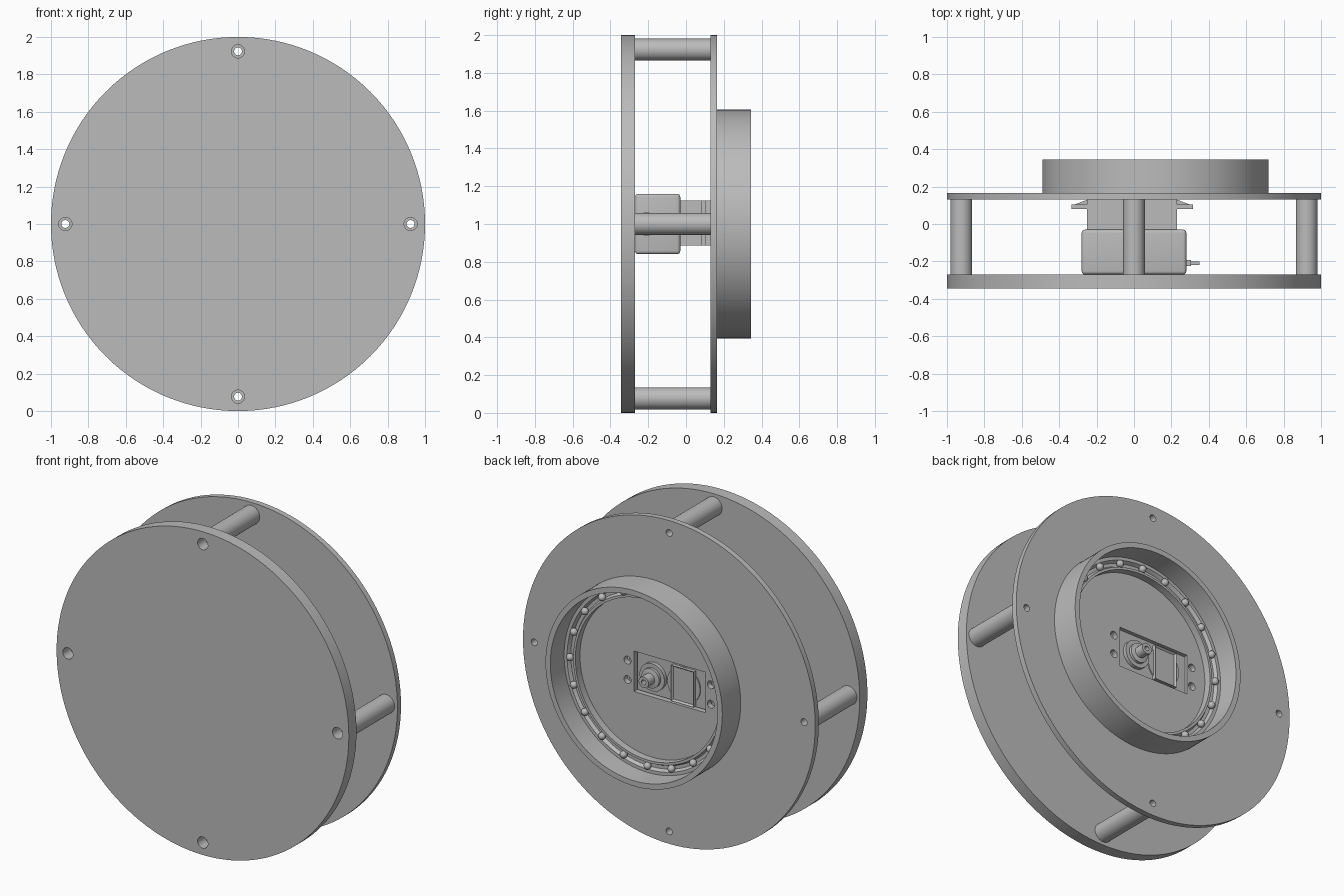
import bpy, bmesh, math
from mathutils import Matrix, Vector

if "Cube" in bpy.data.objects:
    bpy.data.objects.remove(bpy.data.objects["Cube"], do_unlink=True)

grey = bpy.data.materials.new("plain_grey")
grey.use_nodes = True
grey.diffuse_color = (0.5, 0.5, 0.5, 1)
grey.node_tree.nodes["Principled BSDF"].inputs["Base Color"].default_value = (0.5, 0.5, 0.5, 1)

MID = 1.0        # height of the plate centre
HUB = 0.115      # x of the ring and the output shaft
BOLT = 0.923     # radius of the post circle
BOLTS = [(BOLT * math.cos(a), MID + BOLT * math.sin(a))
         for a in (i * math.pi / 2 for i in range(4))]


def cyl(bm, x, z, r, y0, y1, seg=32):
    """Solid cylinder along y."""
    m = Matrix.Translation((x, (y0 + y1) / 2, z)) @ Matrix.Rotation(math.pi / 2, 4, 'X')
    bmesh.ops.create_cone(bm, cap_ends=True, segments=seg, radius1=r, radius2=r,
                          depth=y1 - y0, matrix=m)


def box(bm, x0, x1, y0, y1, z0, z1):
    m = Matrix.Translation(((x0 + x1) / 2, (y0 + y1) / 2, (z0 + z1) / 2))
    return bmesh.ops.create_cube(bm, size=1, matrix=m @ Matrix.Diagonal((x1 - x0, y1 - y0, z1 - z0, 1)))


def lathe(bm, x, z, profile, seg=96):
    """Spin a closed (radius, y) profile around a y axis."""
    vs = [bm.verts.new((x + r, y, z)) for r, y in profile]
    es = [bm.edges.new((vs[i], vs[(i + 1) % len(vs)])) for i in range(len(vs))]
    bmesh.ops.spin(bm, geom=vs + es, cent=(x, 0, z), axis=(0, 1, 0),
                   angle=2 * math.pi, steps=seg, use_merge=True)
    bmesh.ops.remove_doubles(bm, verts=bm.verts, dist=1e-5)


def finish(name, bm, cutter=None, bevel=0):
    bmesh.ops.recalc_face_normals(bm, faces=bm.faces)
    me = bpy.data.meshes.new(name)
    bm.to_mesh(me)
    bm.free()
    me.materials.append(grey)
    ob = bpy.data.objects.new(name, me)
    bpy.context.collection.objects.link(ob)
    bpy.ops.object.select_all(action='DESELECT')
    ob.select_set(True)
    bpy.context.view_layer.objects.active = ob
    if cutter:
        mod = ob.modifiers.new("holes", 'BOOLEAN')
        mod.operation = 'DIFFERENCE'
        mod.solver = 'EXACT'
        mod.object = cutter
        bpy.ops.object.modifier_apply(modifier=mod.name)
        bpy.data.objects.remove(cutter, do_unlink=True)
    if bevel:
        mod = ob.modifiers.new("rounding", 'BEVEL')
        mod.width = bevel
        mod.segments = 4
        bpy.ops.object.modifier_apply(modifier=mod.name)
    bpy.ops.object.shade_smooth_by_angle(angle=math.radians(30))
    return ob


# Front plate with four through holes
cut = bmesh.new()
for x, z in BOLTS:
    cyl(cut, x, z, 0.035, -0.5, 0)
cutter = finish("front_hole_cutter", cut)
cutter.hide_render = True
bm = bmesh.new()
cyl(bm, 0, MID, 1, -0.345, -0.27, 128)
finish("front_plate", bm, cutter)

# Back plate with post holes, motor screw holes and motor window
cut = bmesh.new()
for x, z in BOLTS:
    cyl(cut, x, z, 0.021, 0, 0.3)
for x in (-0.285, 0.285):
    for dz in (-0.06, 0.06):
        cyl(cut, x, MID + dz, 0.024, 0, 0.3)
box(cut, -0.25, 0.24, 0, 0.3, MID - 0.122, MID + 0.128)
cutter = finish("back_hole_cutter", cut)
cutter.hide_render = True
bm = bmesh.new()
cyl(bm, 0, MID, 1, 0.13, 0.165, 128)
finish("back_plate", bm, cutter)

# Hollow spacer posts
for i, (x, z) in enumerate(BOLTS):
    bm = bmesh.new()
    lathe(bm, x, z, [(0.021, -0.27), (0.058, -0.27), (0.058, 0.13), (0.021, 0.13)], 32)
    finish(f"spacer_post_{i + 1}", bm)

# Raised collar on the back
bm = bmesh.new()
lathe(bm, HUB, MID, [(0.572, 0.165), (0.605, 0.165), (0.605, 0.345), (0.572, 0.345)], 128)
finish("collar", bm)

# Grooved ball track inside the collar
bm = bmesh.new()
lathe(bm, HUB, MID, [(0.495, 0.165), (0.572, 0.165), (0.572, 0.21), (0.552, 0.21),
                     (0.54, 0.19), (0.52, 0.19), (0.51, 0.21), (0.495, 0.21)], 128)
finish("ball_track", bm)

# Bearing balls
bm = bmesh.new()
for i in range(20):
    a = i * math.pi / 10
    p = Vector((HUB + 0.53 * math.cos(a), 0.212, MID + 0.53 * math.sin(a)))
    bmesh.ops.create_uvsphere(bm, u_segments=16, v_segments=10, radius=0.022,
                              matrix=Matrix.Translation(p))
finish("bearing_balls", bm)

# Motor body, rounded, and its narrower neck
bm = bmesh.new()
box(bm, -0.28, 0.28, -0.27, -0.03, MID - 0.16, MID + 0.16)
finish("motor_body", bm, bevel=0.018)
bm = bmesh.new()
box(bm, -0.25, 0.23, -0.035, 0.145, MID - 0.115, MID + 0.125)
finish("motor_neck", bm)

# Mounting ears with a thin rib under each
for name, s, root, tip in (("right_ear", -1, -0.25, -0.335), ("left_ear", 1, 0.23, 0.315)):
    cut = bmesh.new()
    for dz in (-0.06, 0.06):
        cyl(cut, s * 0.285, MID + dz, 0.02, 0, 0.2)
    cutter = finish(name + "_cutter", cut)
    cutter.hide_render = True
    bm = bmesh.new()
    box(bm, min(root, tip), max(root, tip), 0.08, 0.105, MID - 0.115, MID + 0.125)
    finish(name, bm, cutter)
    bm = bmesh.new()
    rib = [(root, 0.105), (root, 0.13), (tip - s * 0.02, 0.105)]
    f = bm.faces.new([bm.verts.new((x, y, MID - 0.012)) for x, y in rib])
    ext = bmesh.ops.extrude_face_region(bm, geom=[f])
    bmesh.ops.translate(bm, vec=(0, 0, 0.03),
                        verts=[v for v in ext["geom"] if isinstance(v, bmesh.types.BMVert)])
    finish(name + "_rib", bm)

# Cable stub on the motor side
bm = bmesh.new()
box(bm, 0.275, 0.305, -0.225, -0.192, MID - 0.06, MID + 0.06)
box(bm, 0.3, 0.35, -0.218, -0.2, MID - 0.045, MID + 0.045)
finish("cable_stub", bm)

# Stepped output shaft with a hollow tip
bm = bmesh.new()
lathe(bm, HUB, MID, [(0.015, 0.14), (0.085, 0.14), (0.085, 0.168), (0.06, 0.168),
                     (0.06, 0.185), (0.034, 0.19), (0.034, 0.25), (0.015, 0.25)], 40)
finish("output_shaft", bm)

# Round cover with a square framed panel on the motor face
bm = bmesh.new()
cyl(bm, -0.09, MID, 0.112, 0.14, 0.152, 48)
finish("round_cover", bm)
bm = bmesh.new()
box(bm, -0.17, -0.015, 0.14, 0.168, MID - 0.11, MID + 0.11)
bm.faces.ensure_lookup_table()
top = max(bm.faces, key=lambda f: f.calc_center_median().y)
bmesh.ops.inset_region(bm, faces=[top], thickness=0.013)
bmesh.ops.translate(bm, verts=top.verts, vec=(0, -0.012, 0))
finish("framed_panel", bm)
